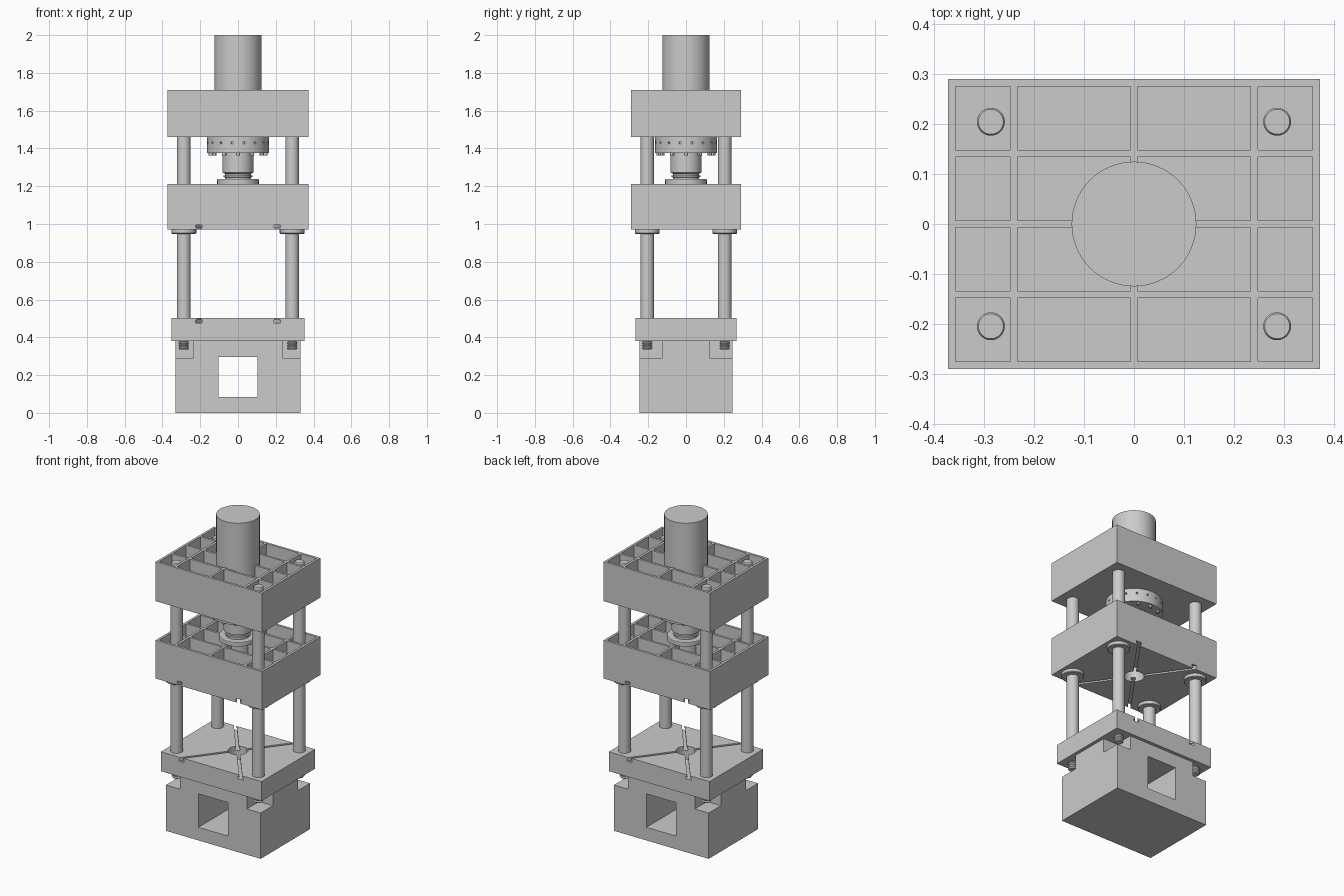
import bpy, bmesh, math
from mathutils import Matrix, Vector

if "Cube" in bpy.data.objects:
    bpy.data.objects.remove(bpy.data.objects["Cube"])

SX, SY = 0.287, 0.205          # column positions
CORNERS = [(x, y) for x in (-SX, SX) for y in (-SY, SY)]


def finish(name, bm, smooth=False):
    bmesh.ops.recalc_face_normals(bm, faces=bm.faces)
    me = bpy.data.meshes.new(name)
    for f in bm.faces:
        f.smooth = smooth
    bm.to_mesh(me)
    bm.free()
    if smooth:
        me.set_sharp_from_angle(angle=math.radians(30))
    ob = bpy.data.objects.new(name, me)
    bpy.context.collection.objects.link(ob)
    return ob


def boxes(name, ranges):
    """One mesh made of boxes given as (x0, x1, y0, y1, z0, z1)."""
    bm = bmesh.new()
    for x0, x1, y0, y1, z0, z1 in ranges:
        m = Matrix.Translation(((x0 + x1) / 2, (y0 + y1) / 2, (z0 + z1) / 2))
        bmesh.ops.create_cube(bm, size=1, matrix=m @ Matrix.Diagonal((x1 - x0, y1 - y0, z1 - z0, 1)))
    return finish(name, bm)


def lathe(name, prof, n=48, loop=False, spots=((0, 0),)):
    """Revolve (radius, z) points about z at each spot."""
    bm = bmesh.new()
    for cx, cy in spots:
        rings = [[bm.verts.new((cx + r * math.cos(2 * math.pi * i / n),
                                cy + r * math.sin(2 * math.pi * i / n), z)) for i in range(n)]
                 for r, z in prof]
        pairs = list(zip(rings, rings[1:])) + ([(rings[-1], rings[0])] if loop else [])
        for a, b in pairs:
            for i in range(n):
                j = (i + 1) % n
                bm.faces.new((a[i], a[j], b[j], b[i]))
        if not loop:
            bm.faces.new(rings[0])
            bm.faces.new(rings[-1])
    return finish(name, bm, True)


def cut(ob, cutter):
    mod = ob.modifiers.new("cut", 'BOOLEAN')
    mod.operation, mod.solver, mod.object = 'DIFFERENCE', 'EXACT', cutter
    bpy.context.view_layer.objects.active = ob
    bpy.ops.object.modifier_apply(modifier=mod.name)
    bpy.data.objects.remove(cutter)


def t_slots(z, up, tx, ty):
    """Four diagonal T-slot cutters; up = +1 opens upward, -1 downward."""
    prof = [(-.008, .01), (-.008, -.012), (-.014, -.012), (-.014, -.026),
            (.014, -.026), (.014, -.012), (.008, -.012), (.008, .01)]
    bm = bmesh.new()
    for sx in (-1, 1):
        for sy in (-1, 1):
            d = Vector((sx * tx, sy * ty, 0)).normalized()
            s = Vector((-d.y, d.x, 0))
            a, b = [[bm.verts.new(d * t + s * u + Vector((0, 0, z + up * v))) for u, v in prof]
                    for t in (.052, .5)]
            bm.faces.new(a)
            bm.faces.new(b)
            for i in range(8):
                j = (i + 1) % 8
                bm.faces.new((a[i], a[j], b[j], b[i]))
    return finish("slot_cutter", bm)


def ribbed_plate(name, z0, z1, floor):
    """Open-topped casting with a 4 x 4 grid of pockets."""
    ob = boxes(name, [(-.373, .373, -.291, .291, z0, z1)])
    xs = [(-.358, -.249), (-.234, -.007), (.007, .234), (.249, .358)]
    ys = [(-.276, -.148), (-.134, -.007), (.007, .134), (.148, .276)]
    cut(ob, boxes("pockets", [(*x, *y, z0 + floor, z1 + .05) for x in xs for y in ys]))
    return ob


# Base with corner notches and a through window
base = boxes("base", [(-.332, .332, -.247, .247, 0, .38)])
notch = [(min(a * .235, a * .4), max(a * .235, a * .4), min(b * .125, b * .3), max(b * .125, b * .3), .29, .45)
         for a in (-1, 1) for b in (-1, 1)]
cut(base, boxes("base_cutters", notch + [(-.104, .104, -.4, .4, .083, .295)]))

# Fixed bed plate
bed = boxes("bed_plate", [(-.353, .353, -.268, .268, .38, .503)])
cut(bed, t_slots(.503, 1, .207, .268))
cut(bed, lathe("hole", [(.058, .3), (.058, .6)]))

# Moving plate with central hub
slide = ribbed_plate("moving_plate", .97, 1.213, .045)
cut(slide, t_slots(.97, -1, .207, .291))
cut(slide, lathe("hole", [(.058, .9), (.058, 1.3)]))
lathe("moving_plate_hub", [(.075, 1.0), (.075, 1.213), (.058, 1.213), (.058, 1.0)], loop=True)

# Crown plate
ribbed_plate("crown_plate", 1.46, 1.71, .045)


# Columns with threaded ends, and guide bushings
def thread(z0, z1, step=.012):
    k = round((z1 - z0) / step)
    return [(.028 if i % 2 else .023, z0 + (z1 - z0) * i / (2 * k)) for i in range(2 * k + 1)]


lathe("columns", thread(.336, .39) + [(.036, .39), (.036, 1.48)] + [(.028, 1.48), (.028, 1.695), (.025, 1.7)],
      n=32, spots=CORNERS)
lathe("guide_bushings", [(.062, .948), (.066, .952), (.066, .97), (.05, .97), (.05, 1.05)], n=32, spots=CORNERS)

# Hydraulic cylinder and its lower flange
lathe("cylinder", [(.125, 1.44), (.125, 2.0)], n=64)
nut = lathe("cylinder_ring", [(.163, 1.39), (.163, 1.462), (.1, 1.462), (.1, 1.39)], n=64, loop=True)
bm = bmesh.new()
for i in range(16):
    m = Matrix.Rotation(2 * math.pi * (i + .5) / 16, 4, 'Z') @ Matrix.Translation((.165, 0, 1.43)) \
        @ Matrix.Rotation(math.pi / 2, 4, 'Y')
    bmesh.ops.create_cone(bm, cap_ends=True, segments=12, radius1=.006, radius2=.006, depth=.03, matrix=m)
cut(nut, finish("ring_holes", bm))
lathe("gland_plate", [(.165, 1.375), (.165, 1.39), (.08, 1.39), (.08, 1.375)], n=64, loop=True)
lathe("gland_bolts", [(.011, 1.362), (.011, 1.377)], n=12,
      spots=[(.145 * math.cos(a * math.pi / 6), .145 * math.sin(a * math.pi / 6)) for a in range(12)])

# Piston rod and its mounting flange
lathe("piston_rod", [(.055, 1.205), (.07, 1.232), (.07, 1.247), (.076, 1.25), (.076, 1.256), (.068, 1.258),
                     (.068, 1.266), (.082, 1.272), (.082, 1.45)])
lathe("rod_flange", [(.11, 1.212), (.11, 1.234), (.108, 1.237)])
